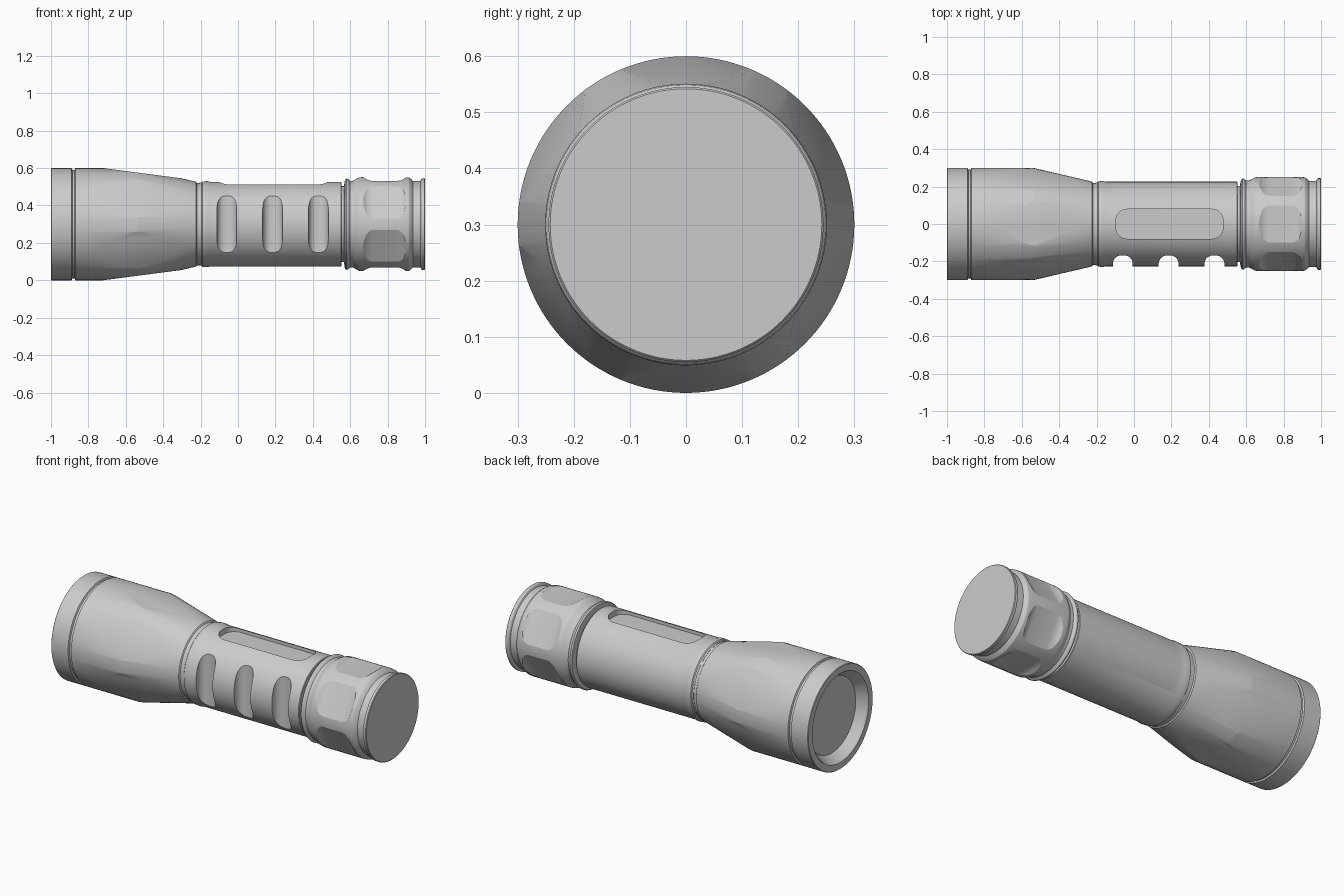
import bpy, bmesh
from math import pi, cos, sin, radians
from mathutils import Vector, Matrix

if "Cube" in bpy.data.objects:
    bpy.data.objects.remove(bpy.data.objects["Cube"])

AXIS = Matrix.Translation((0, 0, 0.3))      # the torch axis runs along x at this height


def make_object(name, bm):
    bmesh.ops.recalc_face_normals(bm, faces=bm.faces)
    mesh = bpy.data.meshes.new(name)
    bm.to_mesh(mesh)
    bm.free()
    obj = bpy.data.objects.new(name, mesh)
    bpy.context.collection.objects.link(obj)
    return obj


def lathe(name, profile, steps=128):
    """Revolve (x, radius) points around the torch axis."""
    bm = bmesh.new()
    verts = [bm.verts.new((x, 0, r)) for x, r in profile]
    edges = [bm.edges.new(p) for p in zip(verts, verts[1:])]
    bmesh.ops.spin(bm, geom=verts + edges, cent=(0, 0, 0), axis=(1, 0, 0),
                   angle=2 * pi, steps=steps)
    bmesh.ops.remove_doubles(bm, verts=bm.verts, dist=1e-4)
    bm.transform(AXIS)
    return make_object(name, bm)


def prism(points, vec, turn=0):
    """Extrude a flat outline along vec, then turn it around the torch axis."""
    bm = bmesh.new()
    face = bm.faces.new([bm.verts.new(p) for p in points])
    ext = bmesh.ops.extrude_face_region(bm, geom=[face], use_keep_orig=True)
    new = [g for g in ext["geom"] if isinstance(g, bmesh.types.BMVert)]
    bmesh.ops.translate(bm, verts=new, vec=Vector(vec))
    bm.transform(AXIS @ Matrix.Rotation(radians(turn), 4, 'X'))
    obj = make_object("cutter", bm)
    obj.hide_render = True
    return obj


def side_prism(outline, turn):
    return prism([(x, -0.3, r) for x, r in outline], (0, 0.6, 0), turn)


def rounded_rect(cx, cy, hx, hy, rad, n=10):
    pts = []
    for k, (sx, sy) in enumerate(((1, 1), (-1, 1), (-1, -1), (1, -1))):
        for i in range(n + 1):
            a = (k + i / n) * pi / 2
            pts.append((cx + sx * (hx - rad) + rad * cos(a),
                        cy + sy * (hy - rad) + rad * sin(a)))
    return pts


def finish(obj, cutters=()):
    bpy.ops.object.select_all(action='DESELECT')
    bpy.context.view_layer.objects.active = obj
    obj.select_set(True)
    for c in cutters:
        mod = obj.modifiers.new("cut", 'BOOLEAN')
        mod.operation, mod.solver, mod.object = 'DIFFERENCE', 'EXACT', c
        bpy.ops.object.modifier_apply(modifier=mod.name)
        bpy.data.objects.remove(c)
    bpy.ops.object.shade_smooth_by_angle(angle=radians(22))


# Head: recessed front, bezel groove, cone down to the neck
head = lathe("head", [
    (-0.94, 0), (-0.94, 0.218), (-0.985, 0.25), (-0.995, 0.255), (-1, 0.26),
    (-1, 0.297), (-0.997, 0.3), (-0.89, 0.3), (-0.886, 0.291), (-0.874, 0.291),
    (-0.87, 0.3), (-0.545, 0.3), (-0.53, 0.298), (-0.225, 0.227), (-0.22, 0.22),
    (-0.18, 0.22), (-0.18, 0)])
facet = [(-0.76, 0.305), (-0.255, 0.239), (-0.255, 0.4), (-0.76, 0.4)]
finish(head, [side_prism(facet, 60 * i) for i in range(6)])

# Lens
finish(lathe("lens", [(-0.945, 0), (-0.945, 0.2195), (-0.935, 0.2195), (-0.935, 0)]))

# Grip tube: label pocket on top, three finger grooves on each side
grip = lathe("grip_tube", [
    (-0.205, 0), (-0.205, 0.222), (-0.195, 0.222), (-0.19, 0.228), (-0.165, 0.23),
    (-0.15, 0.226), (0.55, 0.226), (0.553, 0.223), (0.553, 0.203), (0.6, 0.203),
    (0.6, 0)])
cuts = [prism([(x, y, 0.192) for x, y in rounded_rect(0.19, 0, 0.287, 0.079, 0.06)],
              (0, 0, 0.1))]
for turn in (90, -90):
    for cx in (-0.06, 0.185, 0.43):
        cuts.append(side_prism(rounded_rect(cx, 0.268, 0.053, 0.1, 0.045), turn))
finish(grip, cuts)

# Tail cap: ringed collar, knuckle with six dished flats, end flange
tail = lathe("tail_cap", [
    (0.567, 0), (0.567, 0.21), (0.572, 0.238), (0.58, 0.244), (0.588, 0.242),
    (0.6, 0.232), (0.615, 0.232), (0.63, 0.24), (0.645, 0.249), (0.66, 0.251),
    (0.9, 0.251), (0.915, 0.249), (0.927, 0.24), (0.935, 0.231), (0.975, 0.231),
    (0.98, 0.242), (0.985, 0.245), (0.997, 0.245), (1, 0.242), (1, 0)])
dish = [(0.655, 0.3), (0.662, 0.254), (0.675, 0.247), (0.69, 0.238), (0.705, 0.233),
        (0.72, 0.231), (0.85, 0.231), (0.865, 0.233), (0.88, 0.238), (0.893, 0.247),
        (0.905, 0.254), (0.912, 0.3)]
finish(tail, [side_prism(dish, 60 * i) for i in range(6)])
